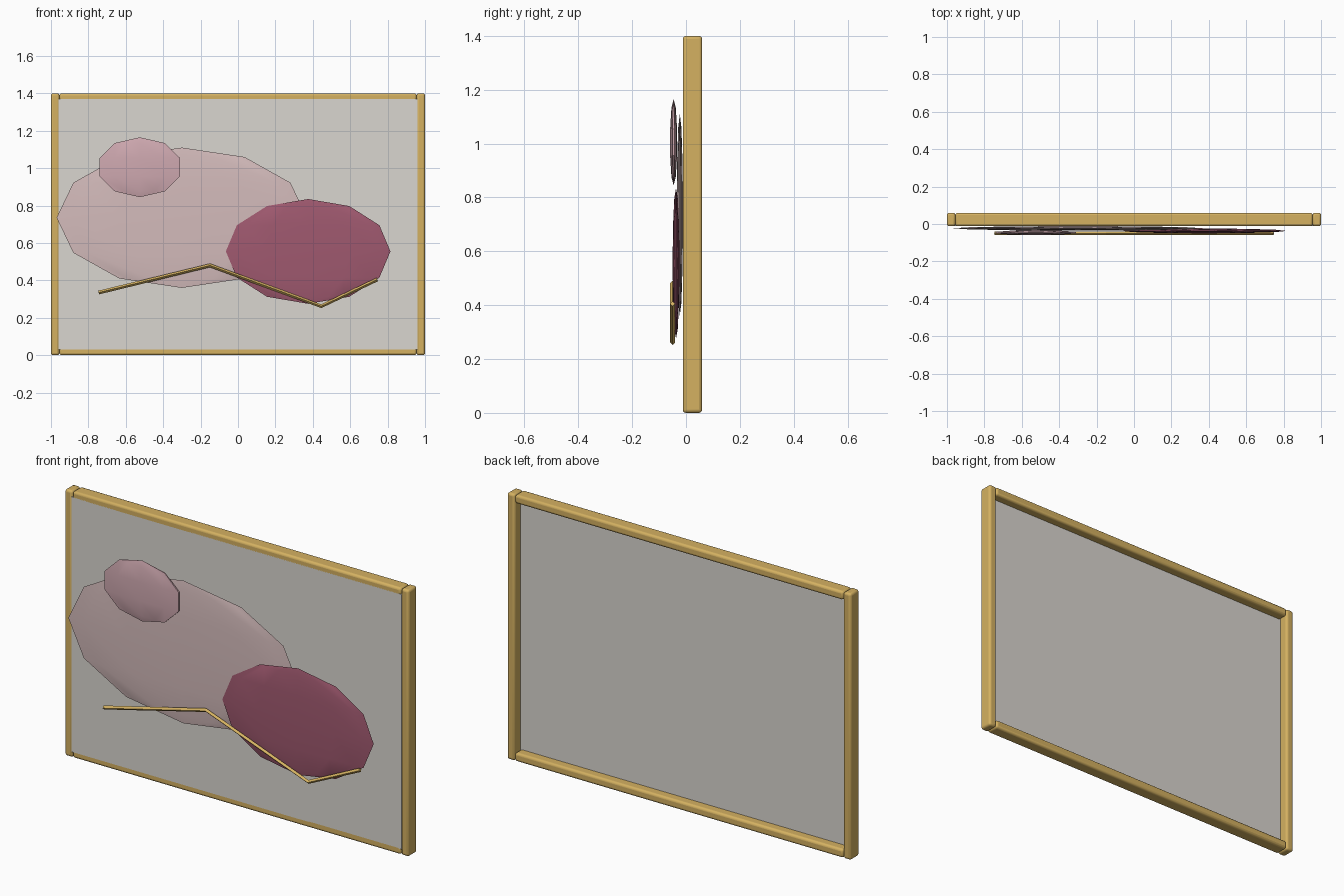
import bpy

if "Cube" in bpy.data.objects:
    bpy.data.objects.remove(bpy.data.objects["Cube"])


def material(name, rgb):
    m = bpy.data.materials.new(name)
    m.diffuse_color = (*rgb, 1)
    m.use_nodes = True
    m.node_tree.nodes["Principled BSDF"].inputs["Base Color"].default_value = m.diffuse_color
    return m


gold = material("gold", (0.66, 0.44, 0.12))
linen = material("linen", (0.70, 0.67, 0.63))
blush = material("blush", (0.66, 0.50, 0.50))
rose = material("rose", (0.63, 0.40, 0.44))
berry = material("berry", (0.35, 0.10, 0.16))


def box(name, lo, hi, mat, bevel=0.0):
    bpy.ops.mesh.primitive_cube_add(size=1, location=[(a + b) / 2 for a, b in zip(lo, hi)])
    o = bpy.context.object
    o.name = name
    o.scale = [b - a for a, b in zip(lo, hi)]
    bpy.ops.object.transform_apply(location=False, rotation=False, scale=True)
    o.data.materials.append(mat)
    if bevel:
        m = o.modifiers.new("round_edges", 'BEVEL')
        m.width = bevel
        m.segments = 3
        bpy.ops.object.shade_smooth_by_angle()
    return o


def blob(name, segments, centre, size, mat):
    # flattened low-poly sphere with its poles at top and bottom
    bpy.ops.mesh.primitive_uv_sphere_add(segments=segments, ring_count=segments // 2,
                                         radius=1, location=centre)
    o = bpy.context.object
    o.name = name
    bpy.context.view_layer.update()
    o.scale = [s / d for s, d in zip(size, o.dimensions)]
    bpy.ops.object.transform_apply(location=False, rotation=False, scale=True)
    o.data.materials.append(mat)
    bpy.ops.object.shade_smooth_by_angle()


# canvas panel
box("canvas", (-0.96, -0.012, 0.03), (0.96, 0.012, 1.37), linen)

# frame: two full-height posts and two rails between them
Y0, Y1, W = -0.012, 0.06, 0.045
for name, x in (("left_post", -1), ("right_post", 1 - W)):
    box(name, (x, Y0, 0), (x + W, Y1, 1.4), gold, 0.012)
for name, z in (("bottom_rail", 0), ("top_rail", 1.4 - W)):
    box(name, (-1 + W, Y0, z), (1 - W, Y1, z + W), gold, 0.012)

# painted shapes layered on the front
blob("large_shape", 12, (-0.30, -0.023, 0.735), (1.34, 0.024, 0.75), blush)
blob("medium_shape", 12, (0.375, -0.037, 0.555), (0.88, 0.026, 0.56), berry)
blob("small_shape", 10, (-0.525, -0.046, 1.005), (0.43, 0.026, 0.32), rose)

# gold zigzag line with a four-sided section
curve = bpy.data.curves.new("gold_line", 'CURVE')
curve.dimensions = '3D'
curve.bevel_depth = 0.01
curve.bevel_resolution = 0
curve.use_fill_caps = True
points = [(-0.745, 0.335), (-0.15, 0.48), (0.445, 0.262), (0.745, 0.405)]
spline = curve.splines.new('POLY')
spline.points.add(len(points) - 1)
for p, (x, z) in zip(spline.points, points):
    p.co = (x, -0.05, z, 1)
spline.use_smooth = False
line = bpy.data.objects.new("gold_line", curve)
bpy.context.collection.objects.link(line)
curve.materials.append(gold)
